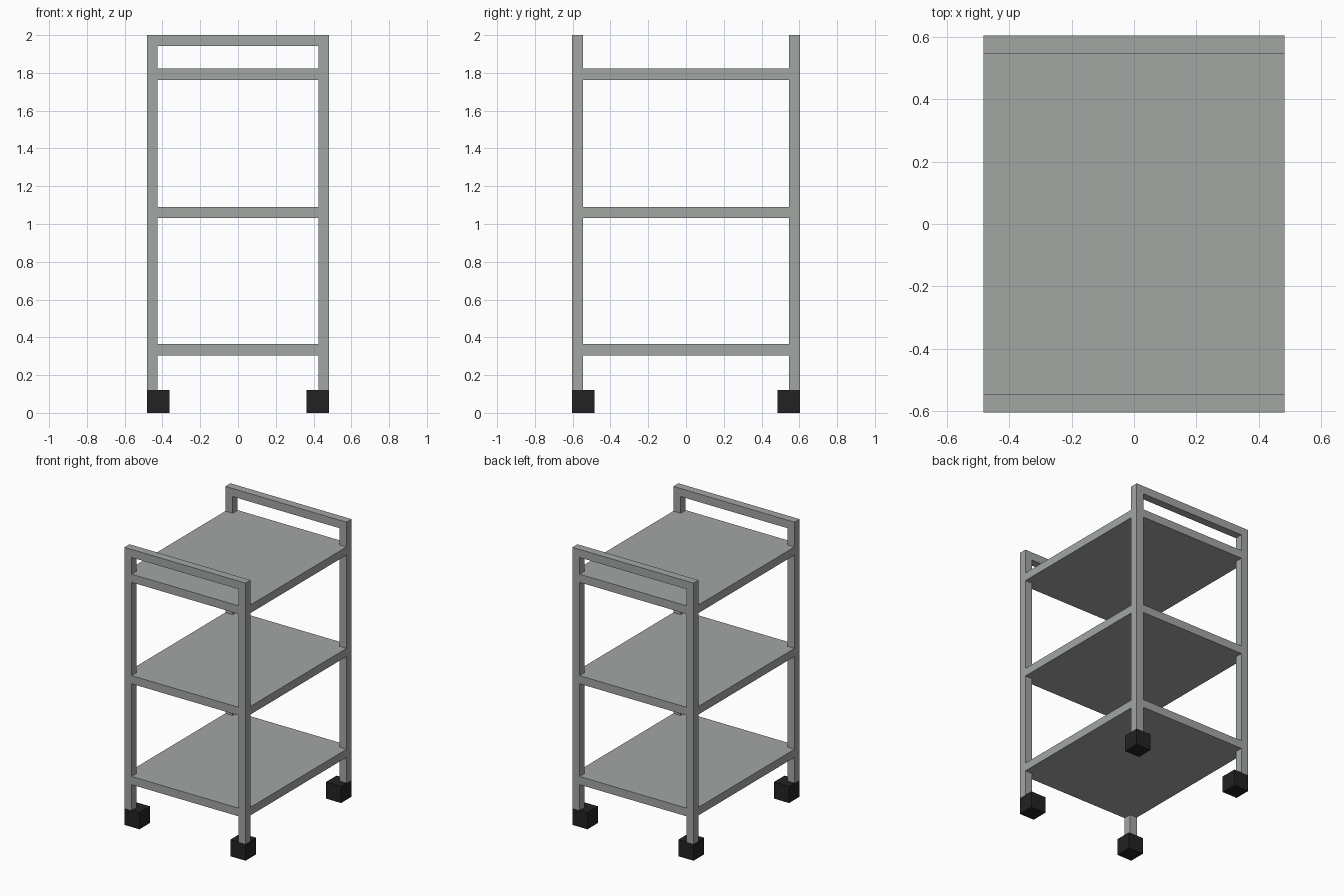
import bpy, bmesh

if "Cube" in bpy.data.objects:
    bpy.data.objects.remove(bpy.data.objects["Cube"])

X, Y, T, TOP = 0.483, 0.604, 0.058, 2.0   # half width, half depth, bar size, height
CASTER = 0.12


def material(name, rgb):
    m = bpy.data.materials.new(name)
    m.diffuse_color = (*rgb, 1)
    m.use_nodes = True
    m.node_tree.nodes["Principled BSDF"].inputs["Base Color"].default_value = m.diffuse_color
    return m


grey = material("grey metal", (0.36, 0.385, 0.37))
black = material("black rubber", (0.016, 0.016, 0.016))


def prism(name, outline, extrude, mat):
    """Extrude a closed outline of 3D points along a vector."""
    bm = bmesh.new()
    face = bm.faces.new([bm.verts.new(p) for p in outline])
    ext = bmesh.ops.extrude_face_region(bm, geom=[face], use_keep_orig=True)
    verts = [g for g in ext["geom"] if isinstance(g, bmesh.types.BMVert)]
    bmesh.ops.translate(bm, verts=verts, vec=extrude)
    bmesh.ops.recalc_face_normals(bm, faces=bm.faces)
    mesh = bpy.data.meshes.new(name)
    bm.to_mesh(mesh)
    bm.free()
    mesh.materials.append(mat)
    ob = bpy.data.objects.new(name, mesh)
    bpy.context.collection.objects.link(ob)
    return ob


xi, yi = X - T, Y - T

# End frames: two posts joined by a handle bar at the top
u_shape = [(-X, CASTER), (-X, TOP), (X, TOP), (X, CASTER),
           (xi, CASTER), (xi, TOP - T), (-xi, TOP - T), (-xi, CASTER)]
for name, y in (("front_frame", -Y), ("back_frame", yi)):
    prism(name, [(x, y, z) for x, z in u_shape], (0, T, 0), grey)

# Shelves: slabs notched at the corners around the posts
notched = [(-xi, -Y), (xi, -Y), (xi, -yi), (X, -yi), (X, yi), (xi, yi),
           (xi, Y), (-xi, Y), (-xi, yi), (-X, yi), (-X, -yi), (-xi, -yi)]
for name, z in (("lower_shelf", 0.305), ("middle_shelf", 1.032), ("upper_shelf", 1.763)):
    prism(name, [(x, y, z) for x, y in notched], (0, 0, T + 0.001), grey)

# Caster blocks, flush with the outer corners
for sx, side in ((-1, "left"), (1, "right")):
    for sy, end in ((-1, "front"), (1, "back")):
        a, b = sx * X, sy * Y
        c, d = sx * (X - CASTER), sy * (Y - CASTER)
        prism(f"{end}_{side}_caster", [(a, b, 0), (c, b, 0), (c, d, 0), (a, d, 0)],
              (0, 0, CASTER), black)
